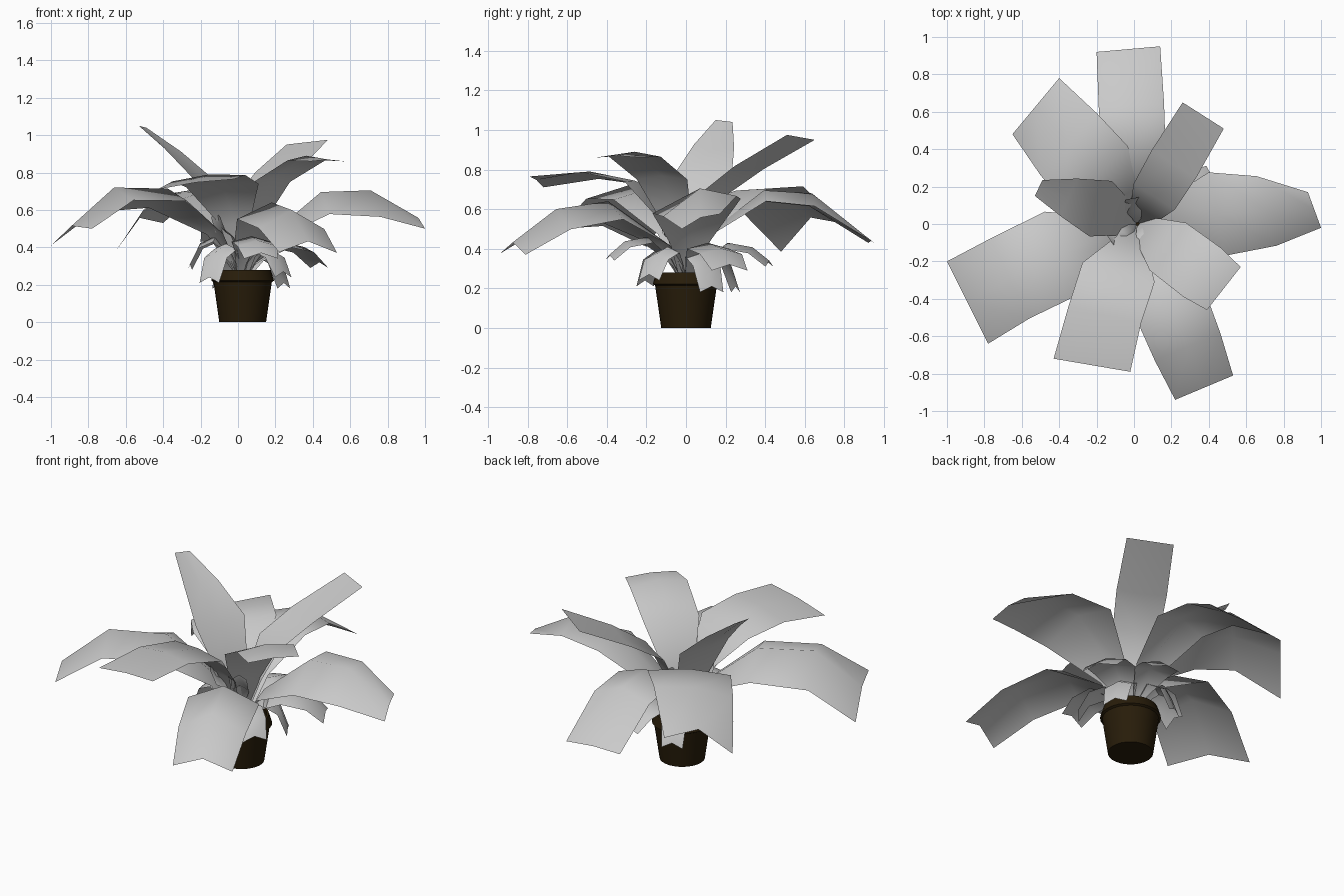
import bpy, bmesh, math
from mathutils import Vector

if "Cube" in bpy.data.objects:
    bpy.data.objects.remove(bpy.data.objects["Cube"])


def material(name, rgb):
    m = bpy.data.materials.new(name)
    m.diffuse_color = (*rgb, 1)
    m.use_nodes = True
    m.node_tree.nodes["Principled BSDF"].inputs["Base Color"].default_value = m.diffuse_color
    return m


LEAF = material("leaf grey", (0.59, 0.59, 0.59))
POT = material("dark brown pot", (0.021, 0.012, 0.003))


def make_object(name, bm, mat, angle):
    me = bpy.data.meshes.new(name)
    bm.to_mesh(me)
    bm.free()
    me.materials.append(mat)
    ob = bpy.data.objects.new(name, me)
    bpy.context.collection.objects.link(ob)
    bpy.ops.object.select_all(action='DESELECT')
    ob.select_set(True)
    bpy.context.view_layer.objects.active = ob
    bpy.ops.object.shade_smooth_by_angle(angle=math.radians(angle))
    return ob


def lathe(name, profile, mat, n=28, cx=0.025):
    bm = bmesh.new()
    rings = [[bm.verts.new((cx + r * math.cos(2 * math.pi * i / n),
                            r * math.sin(2 * math.pi * i / n), z)) for i in range(n)]
             for r, z in profile]
    for a, b in zip(rings, rings[1:]):
        for i in range(n):
            j = (i + 1) % n
            bm.faces.new((a[i], a[j], b[j], b[i]))
    bm.faces.new(rings[0][::-1])
    bm.faces.new(rings[-1])
    make_object(name, bm, mat, 30)


def leaf(name, left, right, rows, ridge=0.02, tip_ridge=0.01, bow=0.0,
         base=(0.02, 0, 0.22, 0.025)):
    """Blade from base to two tip corners; rows are (fraction out, height, half width)."""
    L, R = Vector(left), Vector(right)
    b, tip = Vector(base[:3]), (L + R) / 2
    side = (L - R).normalized()
    out = tip - b
    flat = Vector((-out.y, out.x, 0)).normalized()
    bm = bmesh.new()
    grid = []
    for t, z, w in [(0, b.z, base[3])] + rows + [(1, tip.z, (L - R).length / 2)]:
        c = b.lerp(tip, t) + flat * bow * math.sin(math.pi * t)
        c.z = z
        s = flat.lerp(side, t).normalized()
        up = Vector((0, 0, tip_ridge if t == 1 else ridge * min(1, t * 2)))
        grid.append([bm.verts.new(p) for p in (c + s * w, c + up, c - s * w)])
    for p, q in zip(grid, grid[1:]):
        for i in (0, 1):
            bm.faces.new((p[i], p[i + 1], q[i + 1], q[i]))
    make_object(name, bm, LEAF, 60)


def small_leaf(i, az, reach, tip_z, crest, w):
    """Short drooping or upright leaf close to the pot."""
    a = math.radians(az)
    d, s = Vector((math.cos(a), math.sin(a), 0)), Vector((-math.sin(a), math.cos(a), 0))
    tip = Vector((0.02, 0, tip_z)) + d * reach
    leaf(f"small_leaf_{i}", tip + s * w * .85, tip - s * w * .85,
         [(.22, .22 + (crest - .22) * .6, w * .45), (.5, crest, w),
          (.8, crest * .75 + tip_z * .25, w)],
         .03, .03, 0, (0.02, 0, .2, .015))


# pot with tapered rim and recessed soil
lathe("pot", [(.125, 0), (.156, .215), (.168, .222), (.150, .28), (.138, .28), (.142, .25)], POT)

# large outer leaves
leaf("back_leaf", (-.20, .92, .43), (.14, .95, .43),
     [(.15, .48, .09), (.42, .64, .17), (.68, .615, .175)], .065, .01)
leaf("back_left_leaf", (-.65, .48, .385), (-.40, .78, .53),
     [(.12, .5, .1), (.40, .67, .235), (.68, .66, .23)], .03, .10)
leaf("back_right_leaf", (.26, .65, .95), (.48, .51, .975),
     [(.12, .5, .09), (.25, .68, .13), (.55, .81, .14)], -.01, 0)
leaf("right_leaf", (.93, .17, .575), (1.0, -.02, .50),
     [(.15, .43, .1), (.45, .615, .23), (.73, .615, .20)], .09, .02, .02)
leaf("front_right_upper_leaf", (.57, -.23, .86), (.39, -.46, .86),
     [(.12, .52, .09), (.35, .75, .16), (.75, .865, .165)], .025, .01)
leaf("front_right_lower_leaf", (.53, -.81, .37), (.22, -.94, .375),
     [(.12, .41, .09), (.45, .55, .2), (.75, .50, .19)], .10, .06)
leaf("front_left_leaf", (-.02, -.79, .765), (-.43, -.72, .71),
     [(.12, .52, .08), (.35, .73, .2), (.65, .77, .2)], .02, .01, -.02)
leaf("left_leaf", (-.78, -.64, .50), (-1.0, -.20, .41),
     [(.15, .47, .1), (.42, .63, .24), (.74, .62, .24)], .10, .06, -.03)
leaf("left_upper_leaf", (-.53, .15, 1.05), (-.49, .235, 1.04),
     [(.15, .5, .1), (.38, .76, .16), (.7, .92, .11)], -.02, 0, -.01)

# small inner leaves: direction, reach, tip height, crest height, half width
for i, spec in enumerate([(28, .47, .29, .40, .12), (78, .43, .31, .40, .11),
                          (30, .26, .18, .36, .08), (-75, .40, .34, .43, .11),
                          (-130, .27, .21, .39, .08), (172, .28, .28, .43, .10),
                          (112, .27, .18, .37, .07), (-40, .29, .24, .38, .08),
                          (215, .17, .56, .45, .05), (100, .14, .58, .46, .05),
                          (-60, .12, .54, .44, .05)]):
    small_leaf(i + 1, *spec)
